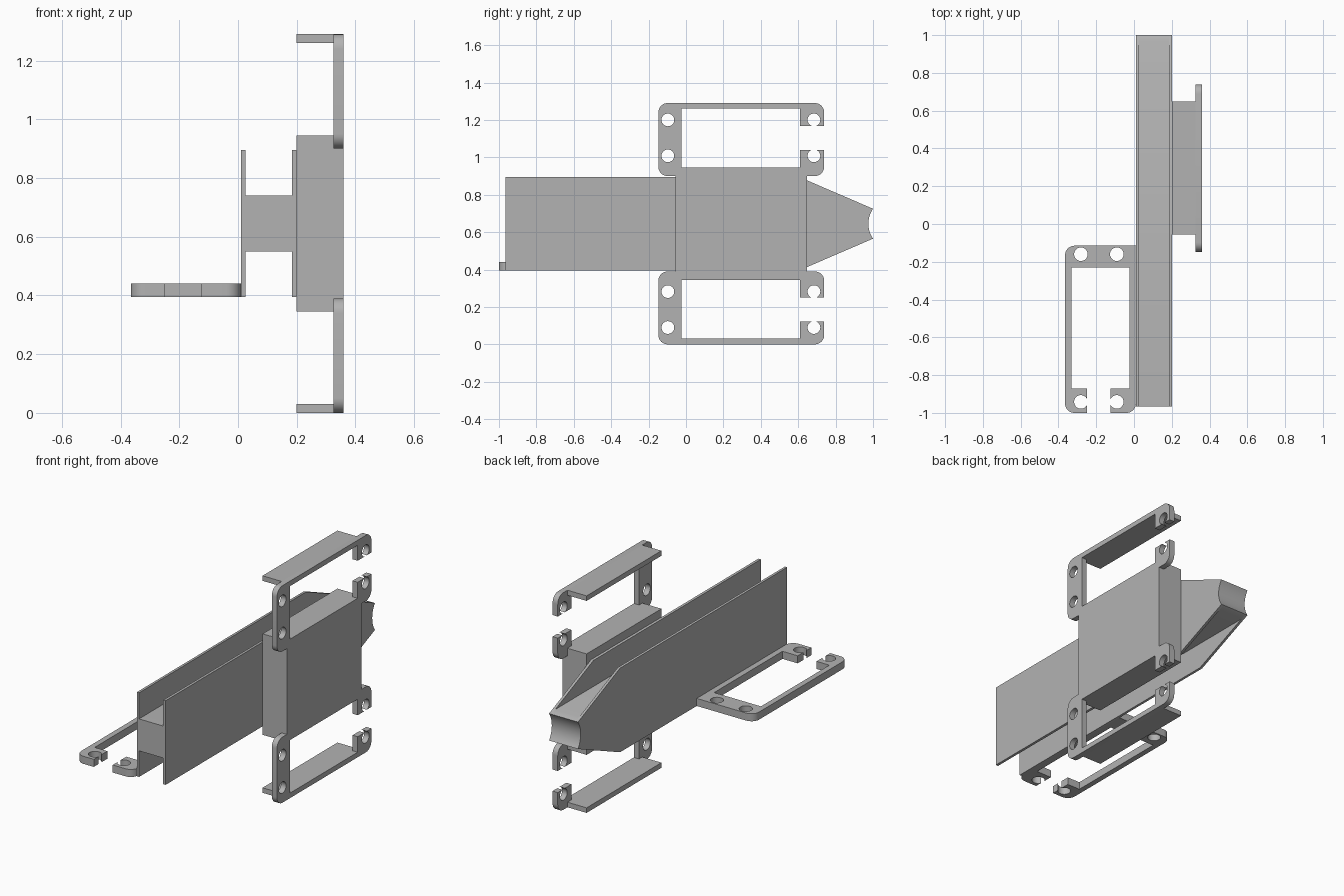
import bpy, bmesh
from math import sin, cos, pi, radians, asin

cube = bpy.data.objects.get("Cube")
if cube:
    bpy.data.objects.remove(cube, do_unlink=True)

grey = bpy.data.materials.new("plain_grey")
grey.use_nodes = True
colour = (0.45, 0.45, 0.45, 1)
grey.diffuse_color = colour
grey.node_tree.nodes["Principled BSDF"].inputs["Base Color"].default_value = colour

MID = 0.645  # height of the symmetry plane


def prism(name, outline, axis, low, high):
    """Extrude an outline: (y, z) along x, or (x, y) along z."""
    bm = bmesh.new()
    verts = [bm.verts.new((low, a, b) if axis == "x" else (a, b, low)) for a, b in outline]
    face = bm.faces.new(verts)
    moved = bmesh.ops.extrude_face_region(bm, geom=[face])["geom"]
    depth = high - low
    shift = (depth, 0, 0) if axis == "x" else (0, 0, depth)
    bmesh.ops.translate(bm, vec=shift, verts=[v for v in moved if isinstance(v, bmesh.types.BMVert)])
    bmesh.ops.recalc_face_normals(bm, faces=bm.faces)
    mesh = bpy.data.meshes.new(name)
    bm.to_mesh(mesh)
    bm.free()
    mesh.materials.append(grey)
    obj = bpy.data.objects.new(name, mesh)
    bpy.context.collection.objects.link(obj)
    return obj


def rect(a0, a1, b0, b1):
    return [(a0, b0), (a1, b0), (a1, b1), (a0, b1)]


def circle(a, b, r, n=32):
    return [(a + r * cos(2 * pi * i / n), b + r * sin(2 * pi * i / n)) for i in range(n)]


def rounded(a0, a1, b0, b1, radii, n=8):
    """Rectangle with one radius per corner, anticlockwise from the low corner."""
    pts = []
    corners = zip(rect(a0, a1, b0, b1), ((1, 1), (-1, 1), (-1, -1), (1, -1)), radii)
    for k, ((a, b), (sa, sb), r) in enumerate(corners):
        if r == 0:
            pts.append((a, b))
            continue
        for i in range(n + 1):
            t = pi + k * pi / 2 + i * pi / 2 / n
            pts.append((a + sa * r + r * cos(t), b + sb * r + r * sin(t)))
    return pts


def smooth(obj):
    bpy.ops.object.select_all(action="DESELECT")
    obj.select_set(True)
    bpy.context.view_layer.objects.active = obj
    bpy.ops.object.shade_smooth_by_angle(angle=radians(30))


def frame(name, axis, low, high, outline, cuts):
    """Flat plate with openings cut right through it."""
    obj = prism(name, outline, axis, low, high)
    bpy.context.view_layer.objects.active = obj
    for cut in cuts:
        cutter = prism("cutter", cut, axis, low - 0.1, high + 0.1)
        cutter.hide_render = True
        mod = obj.modifiers.new("cut", "BOOLEAN")
        mod.operation = "DIFFERENCE"
        mod.solver = "EXACT"
        mod.object = cutter
        bpy.ops.object.modifier_apply(modifier=mod.name)
        bpy.data.objects.remove(cutter, do_unlink=True)
    smooth(obj)


def flip(pts):
    return [(y, 2 * MID - z) for y, z in pts]


# Beam: two tapered side plates and a web, all ending in a scooped tip
START, TAPER, TIP, TIP_HALF, SCOOP = -0.965, 0.605, 1.0, 0.08, 0.14
SIDE_HALF, WEB_HALF = 0.25, 0.095
half_angle = asin(TIP_HALF / SCOOP)
centre_y = TIP + SCOOP * cos(half_angle)
tip = []
for i in range(13):
    t = half_angle * (i / 6 - 1)
    tip.append((centre_y - SCOOP * cos(t), MID + SCOOP * sin(t)))


def beam_outline(half):
    bend = TIP - (half - TIP_HALF) / (SIDE_HALF - TIP_HALF) * (TIP - TAPER)
    return ([(START, MID - half), (bend, MID - half)] + tip
            + [(bend, MID + half), (START, MID + half)])


smooth(prism("right_side_plate", beam_outline(SIDE_HALF), "x", 0.01, 0.025))
smooth(prism("left_side_plate", beam_outline(SIDE_HALF), "x", 0.184, 0.2))
smooth(prism("beam_web", beam_outline(WEB_HALF), "x", 0.025, 0.184))

# Block on the left side of the beam
B0, B1 = -0.055, 0.648
prism("side_block", rect(B0, B1, 0.345, 0.945), "x", 0.2, 0.36)

# Mounting frames and shelves above and below the block
frame_outline = rounded(-0.148, 0.739, 0.9, 2 * MID, [0.05] * 4)
frame_cuts = [rect(B0, B1, 0.8, 0.945),
              rect(-0.025, 0.61, 0.85, 1.26),
              rect(0.5, 0.9, 1.04, 1.168)]
frame_cuts += [circle(y, z, 0.034) for y in (-0.097, 0.684) for z in (1.2, 1.008)]
shelf = rect(B0, B1, 1.26, 2 * MID)
frame("upper_frame", "x", 0.326, 0.36, frame_outline, frame_cuts)
frame("lower_frame", "x", 0.326, 0.36, flip(frame_outline), [flip(c) for c in frame_cuts])
prism("upper_shelf", shelf, "x", 0.2, 0.326)
prism("lower_shelf", flip(shelf), "x", 0.2, 0.326)

# Horizontal frame on the right side of the beam
base_outline = rounded(-0.365, 0.01, -1, -0.115, [0.05, 0.05, 0, 0.05])
base_cuts = [rect(-0.332, -0.024, -0.872, -0.23), rect(-0.248, -0.124, -1.1, -0.8)]
base_cuts += [circle(x, y, 0.036) for x in (-0.281, -0.091) for y in (-0.16, -0.942)]
frame("horizontal_frame", "z", 0.395, 0.44, base_outline, base_cuts)
